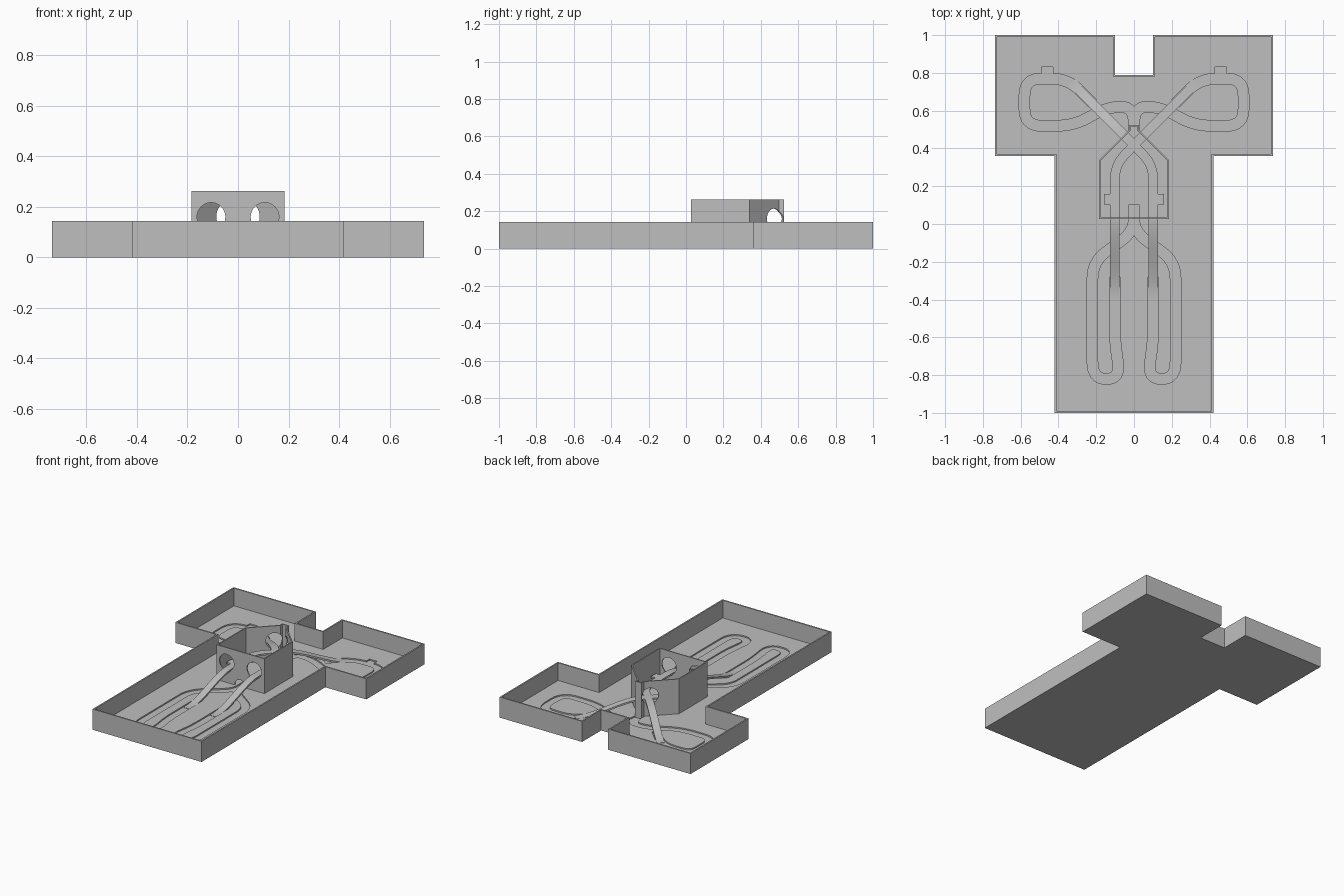
import bpy, bmesh, math
from mathutils import Vector, Matrix

cube = bpy.data.objects.get("Cube")
if cube:
    bpy.data.objects.remove(cube, do_unlink=True)

grey = bpy.data.materials.new("plain grey")
grey.use_nodes = True
grey.diffuse_color = (0.52, 0.52, 0.52, 1)
grey.node_tree.nodes["Principled BSDF"].inputs["Base Color"].default_value = (0.52, 0.52, 0.52, 1)

WALL, RIM, FLOOR, GROOVE = 0.01, 0.143, 0.02, 0.011
LANE = 0.102


def finish(name, bm):
    bmesh.ops.recalc_face_normals(bm, faces=bm.faces)
    mesh = bpy.data.meshes.new(name)
    bm.to_mesh(mesh)
    bm.free()
    mesh.materials.append(grey)
    obj = bpy.data.objects.new(name, mesh)
    bpy.context.collection.objects.link(obj)
    return obj


def offset(pts, d, closed):
    """Mitred sideways offset of a flat path, to its left for positive d."""
    out, n = [], len(pts)
    for i, p in enumerate(pts):
        p = Vector(p[:2])
        a = Vector(pts[i - 1][:2]) if closed or i else None
        b = Vector(pts[(i + 1) % n][:2]) if closed or i < n - 1 else None
        d1 = (p - a).normalized() if a else (b - p).normalized()
        d2 = (b - p).normalized() if b else d1
        n1, n2 = Vector((-d1.y, d1.x)), Vector((-d2.y, d2.x))
        m = (n1 + n2).normalized()
        out.append(p + m * d / max(m.dot(n1), 0.3))
    return out


def prism(name, pts, z0, z1):
    bm = bmesh.new()
    face = bm.faces.new([bm.verts.new((p[0], p[1], z0)) for p in pts])
    ext = bmesh.ops.extrude_face_region(bm, geom=[face])
    verts = [v for v in ext["geom"] if isinstance(v, bmesh.types.BMVert)]
    bmesh.ops.translate(bm, vec=(0, 0, z1 - z0), verts=verts)
    return finish(name, bm)


def ribbon(name, pts, width, low, high, closed=False):
    """Rectangular band along a path; low and high give z at each point."""
    bm = bmesh.new()
    left, right = offset(pts, width / 2, closed), offset(pts, -width / 2, closed)
    rings = []
    for p, l, r in zip(pts, left, right):
        corners = ((l, low(p)), (r, low(p)), (r, high(p)), (l, high(p)))
        rings.append([bm.verts.new((c.x, c.y, z)) for c, z in corners])
    for i in range(len(rings) if closed else len(rings) - 1):
        a, b = rings[i], rings[(i + 1) % len(rings)]
        for k in range(4):
            j = (k + 1) % 4
            bm.faces.new((a[k], a[j], b[j], b[k]))
    if not closed:
        bm.faces.new(rings[0])
        bm.faces.new(rings[-1][::-1])
    return finish(name, bm)


def box(name, x, y, z, sx, sy, sz):
    bm = bmesh.new()
    m = Matrix.Translation((x, y, z)) @ Matrix.Diagonal((sx, sy, sz, 1))
    bmesh.ops.create_cube(bm, size=1, matrix=m)
    return finish(name, bm)


def cylinder(name, centre, axis, radius, depth):
    bm = bmesh.new()
    turn = Vector(axis).to_track_quat("Z", "Y").to_matrix().to_4x4()
    bmesh.ops.create_cone(bm, cap_ends=True, segments=40, radius1=radius, radius2=radius,
                          depth=depth, matrix=Matrix.Translation(centre) @ turn)
    return finish(name, bm)


def cut(obj, cutters):
    for c in cutters:
        c.hide_render = True
        mod = obj.modifiers.new("cut", "BOOLEAN")
        mod.operation, mod.solver, mod.object = "DIFFERENCE", "EXACT", c
    bpy.context.view_layer.update()
    done = obj.evaluated_get(bpy.context.evaluated_depsgraph_get())
    mesh = bpy.data.meshes.new_from_object(done)
    obj.modifiers.clear()
    obj.data = mesh
    for c in cutters:
        bpy.data.objects.remove(c, do_unlink=True)


def rounded(pts, r, step=0.02):
    """Round the corners of an open path and sample it evenly."""
    pts = [Vector(p) for p in pts]
    out = [pts[0]]
    for a, p, b in zip(pts, pts[1:], pts[2:]):
        s = p + (a - p).normalized() * min(r, (a - p).length * 0.48)
        e = p + (b - p).normalized() * min(r, (b - p).length * 0.48)
        for k in range(9):
            t = k / 8
            out.append(s * (1 - t) ** 2 + p * 2 * t * (1 - t) + e * t * t)
    out.append(pts[-1])
    dense = [out[0]]
    for a, b in zip(out, out[1:]):
        n = max(1, math.ceil((b - a).length / step))
        dense += [a.lerp(b, k / n) for k in range(1, n + 1)]
    return dense


def mirrored(half):
    return half + [(-x, y) for x, y in reversed(half)]


def flip(pts, side):
    return [(x * side, y) for x, y in pts]


def ease(a, b, v):
    t = min(1, max(0, (v - a) / (b - a)))
    return t * t * (3 - 2 * t)


# Tray: T-shaped rim and floor, running anticlockwise from the front
outline = mirrored([(0.42, -1), (0.42, 0.36), (0.735, 0.36), (0.735, 1), (0.1, 1), (0.1, 0.79)])
ribbon("tray_rim", offset(outline, WALL / 2, True), WALL, lambda p: 0, lambda p: RIM, True)
floor = prism("tray_floor", offset(outline, WALL, True), 0, FLOOR)

# Shallow track grooves in the floor
front_loop = [(0, 0.1), (0, -0.04), (0.22, -0.2), (0.22, -0.82), (LANE - 0.03, -0.82),
              (LANE, -0.62), (LANE, -0.28)]
wing_loop = [(0.22, 0.64), (0.35, 0.77), (0.58, 0.77), (0.58, 0.52), (0.32, 0.52),
             (0.14, 0.62), (0, 0.62), (0, 0.4)]
grooves = []
for side in (1, -1):
    for path in (front_loop, wing_loop):
        pts = rounded(flip(path, side), 0.09)
        grooves.append(ribbon("groove_cutter", pts, 0.056, lambda p: GROOVE, lambda p: 0.05))
    grooves.append(box("tab_cutter", side * 0.46, 0.8, 0.03, 0.06, 0.06, 0.038))
cut(floor, grooves)

# Junction house: open five-sided wall with a narrow rear spout
SHELL = 0.008
plan = mirrored([(0.184, 0.027), (0.184, 0.34), (0.026, 0.498), (0.026, 0.525)])
house = ribbon("house_wall", offset(plan, SHELL / 2, True), SHELL,
               lambda p: GROOVE, lambda p: 0.262, True)
holes = [cylinder("door_cutter", (0, 0.03, 0.02), (0, 1, 0), 0.045, 0.06)]
for side in (1, -1):
    holes.append(cylinder("front_hole_cutter", (side * 0.106, 0.03, 0.16), (0, 1, 0), 0.056, 0.06))
    holes.append(cylinder("rear_hole_cutter", (side * 0.052, 0.47, 0.16), (side, 1, 0), 0.054, 0.06))
cut(house, holes)


# Ramps: climb through the house, cross over and descend to the opposite wing
def deck(p):
    return GROOVE + 0.002 + 0.105 * min(ease(-0.4, 0.05, p[1]), 1 - ease(0.44, 0.76, p[1]))


ramp_path = [(-LANE, -0.42), (-LANE, 0.31), (0, 0.418), (0.33, 0.748)]
for side, word in ((1, "left"), (-1, "right")):
    ramp = ribbon("ramp_to_" + word + "_wing", rounded(flip(ramp_path, side), 0.08), 0.05,
                  lambda p: deck(p) - 0.012, deck)
    bpy.ops.object.select_all(action="DESELECT")
    ramp.select_set(True)
    bpy.context.view_layer.objects.active = ramp
    bpy.ops.object.shade_smooth_by_angle()
    # Side tab on the raised deck
    box("deck_tab_" + word, side * 0.143, 0.13, 0.112, 0.034, 0.055, 0.012)
